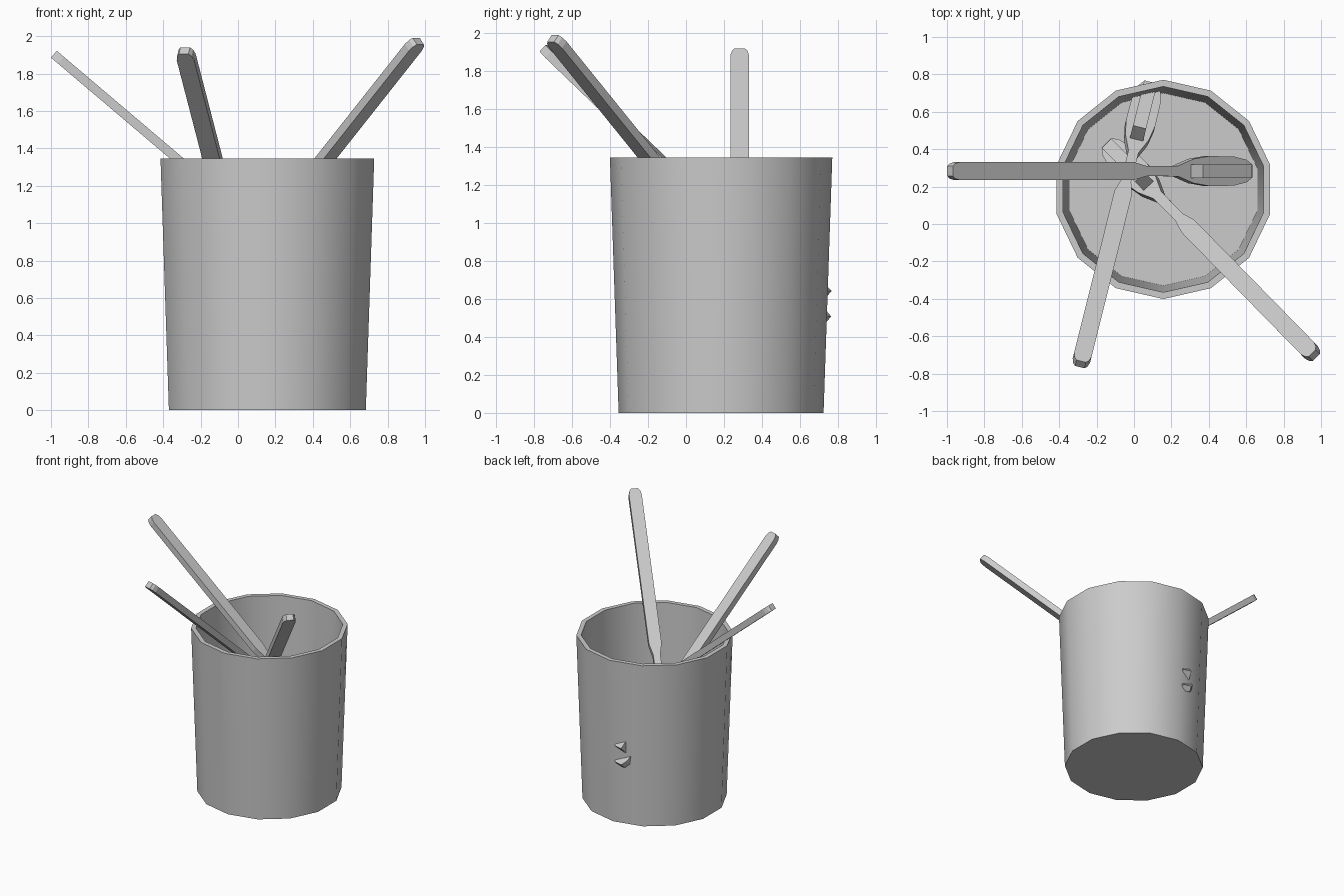
import bpy, bmesh, math
from mathutils import Vector, Matrix

cube = bpy.data.objects.get("Cube")
if cube:
    bpy.data.objects.remove(cube)

# One plain grey for everything
grey = bpy.data.materials.new("plain_grey")
grey.use_nodes = True
grey.diffuse_color = (0.6, 0.6, 0.6, 1)
grey.node_tree.nodes["Principled BSDF"].inputs["Base Color"].default_value = (0.6, 0.6, 0.6, 1)


def finish(bm, name, matrix=None, smooth_angle=None):
    bmesh.ops.recalc_face_normals(bm, faces=bm.faces)
    mesh = bpy.data.meshes.new(name)
    bm.to_mesh(mesh)
    bm.free()
    mesh.materials.append(grey)
    obj = bpy.data.objects.new(name, mesh)
    bpy.context.collection.objects.link(obj)
    if matrix:
        obj.matrix_world = matrix
    if smooth_angle:
        bpy.ops.object.select_all(action='DESELECT')
        obj.select_set(True)
        bpy.context.view_layer.objects.active = obj
        bpy.ops.object.shade_smooth_by_angle(angle=math.radians(smooth_angle))
    return obj


# Tapered, hollow cup lofted from rings: outer base, outer rim, inner rim, floor
SIDES = 14
CUP_PROFILE = [(0.54, 0), (0.586, 1.345), (0.55, 1.345), (0.515, 0.05)]
bm = bmesh.new()
rings = []
for radius, z in CUP_PROFILE:
    angles = [math.pi / 2 + math.tau * i / SIDES for i in range(SIDES)]
    rings.append([bm.verts.new((radius * math.cos(a), radius * math.sin(a), z)) for a in angles])
for low, high in zip(rings, rings[1:]):
    for i in range(SIDES):
        j = (i + 1) % SIDES
        bm.faces.new((low[i], low[j], high[j], high[i]))
bm.faces.new(rings[0])
bm.faces.new(rings[-1])
finish(bm, "cup", Matrix.Translation((0.157, 0.185, 0)), 30)

# Brush half outline: distance from handle tip, half width
OUTLINE = [(0, 0.026), (0.018, 0.04), (0.05, 0.048), (1.27, 0.048), (1.36, 0.027),
           (1.58, 0.028), (1.69, 0.065), (1.8, 0.08), (1.97, 0.078), (2.06, 0.06), (2.1, 0.035)]
THICKNESS = 0.048


def brush(name, tip, heading, slope):
    """Slanted brush: local x runs from handle tip to head, z is the bristle side."""
    h, s = math.radians(heading), math.radians(slope)
    along = Vector((math.cos(h) * math.cos(s), math.sin(h) * math.cos(s), -math.sin(s)))
    side = Vector((-math.sin(h), math.cos(h), 0))
    frame = Matrix((along, side, along.cross(side))).transposed().to_4x4()
    matrix = Matrix.Translation(tip) @ frame

    # Handle, neck and head board in one slab
    bm = bmesh.new()
    loop = OUTLINE + [(x, -w) for x, w in reversed(OUTLINE)]
    face = bm.faces.new([bm.verts.new((x, y, 0)) for x, y in loop])
    top = bmesh.ops.extrude_face_region(bm, geom=[face])["geom"]
    bmesh.ops.translate(bm, vec=(0, 0, THICKNESS),
                        verts=[v for v in top if isinstance(v, bmesh.types.BMVert)])
    finish(bm, name + "_handle", matrix)

    # Bristle block on the head
    bm = bmesh.new()
    block = Matrix.Translation((1.84, 0, THICKNESS + 0.045)) @ Matrix.Diagonal((0.34, 0.072, 0.11, 1))
    bmesh.ops.create_cube(bm, size=1, matrix=block)
    finish(bm, name + "_bristles", matrix)


brush("side_brush", (-1.0, 0.283, 1.885), 0, 40.3)
brush("front_brush", (-0.29, -0.765, 1.905), 76, 43)
brush("corner_brush", (0.975, -0.713, 1.955), 134.4, 41.5)
